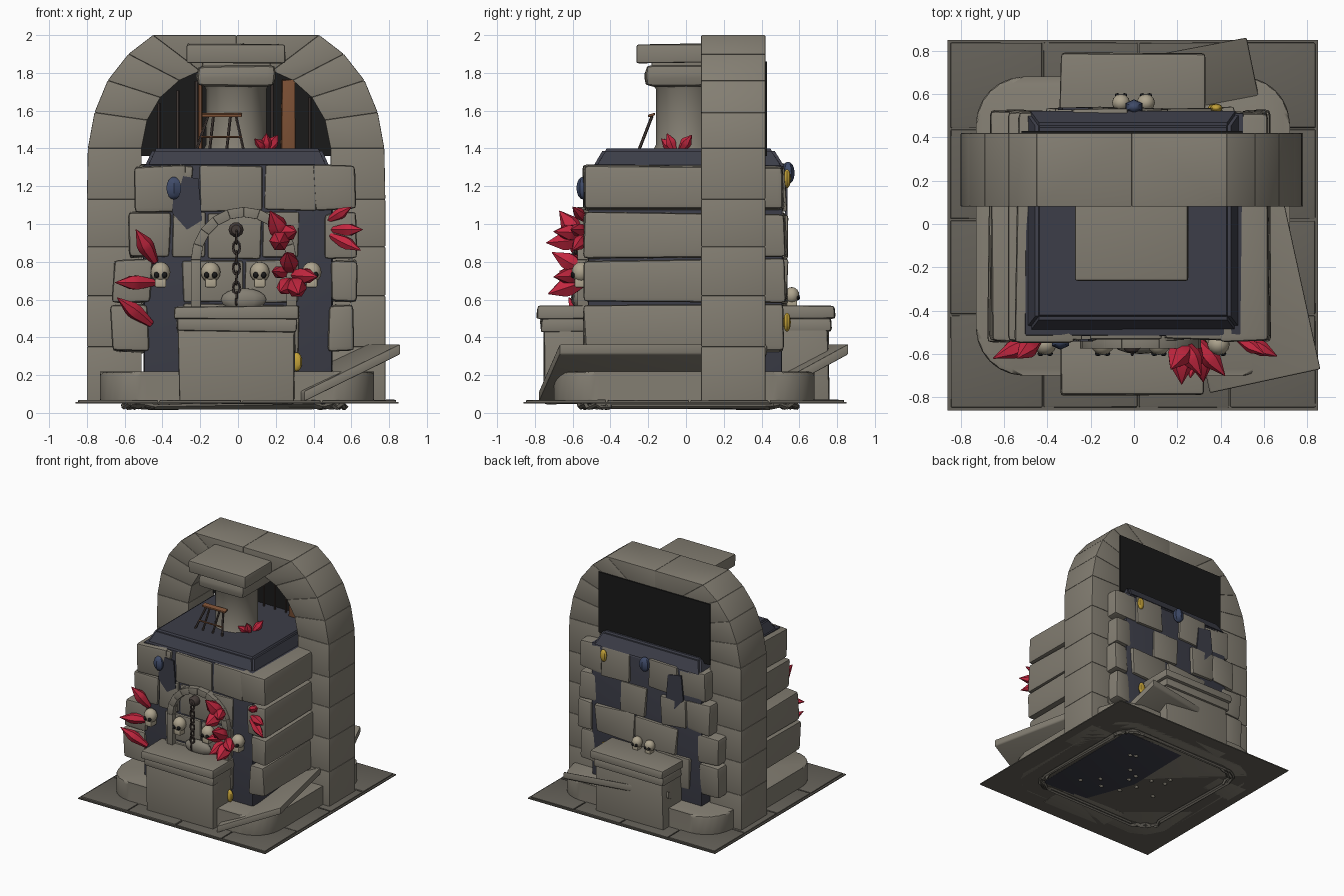
import bpy, bmesh, math, random
from mathutils import Vector, Matrix

if "Cube" in bpy.data.objects:
    bpy.data.objects.remove(bpy.data.objects["Cube"])
random.seed(4)

def material(name, rgb):
    m = bpy.data.materials.new(name)
    m.diffuse_color = (*rgb, 1)
    m.use_nodes = True
    m.node_tree.nodes["Principled BSDF"].inputs["Base Color"].default_value = m.diffuse_color
    return m

STONE = material("stone", (0.23, 0.21, 0.17))
FLOOR = material("floor_stone", (0.13, 0.12, 0.10))
SLATE = material("slate", (0.045, 0.047, 0.065))
BLUE = material("blue_rag", (0.05, 0.07, 0.14))
BLACK = material("black", (0.01, 0.01, 0.01))
RED = material("crystal", (0.55, 0.02, 0.05))
BONE = material("bone", (0.42, 0.37, 0.27))
IRON = material("iron", (0.06, 0.045, 0.04))
WOOD = material("wood", (0.20, 0.08, 0.035))
GOLD = material("gold", (0.55, 0.36, 0.04))

def finish(name, bm, mat):
    bmesh.ops.recalc_face_normals(bm, faces=bm.faces)
    me = bpy.data.meshes.new(name)
    bm.to_mesh(me)
    bm.free()
    ob = bpy.data.objects.new(name, me)
    bpy.context.collection.objects.link(ob)
    me.materials.append(mat)
    return ob

def solid(name, pts, vec, mat=STONE, bevel=0.012, jit=0.0):
    """Polygon extruded along a vector, jittered and with worn edges."""
    bm = bmesh.new()
    a = [bm.verts.new(p) for p in pts]
    b = [bm.verts.new(Vector(p) + Vector(vec)) for p in pts]
    n = len(pts)
    bm.faces.new(a)
    bm.faces.new(b[::-1])
    for i in range(n):
        bm.faces.new((a[i], b[i], b[(i + 1) % n], a[(i + 1) % n]))
    for v in bm.verts:
        v.co += Vector([random.uniform(-jit, jit) for _ in range(3)])
    if bevel:
        bmesh.ops.bevel(bm, geom=bm.edges[:], offset=bevel, segments=2, profile=0.6, affect='EDGES')
    return finish(name, bm, mat)

def box(name, x, y, z, mat=STONE, bevel=0.015, jit=0.006):
    pts = [(x[0], y[0], z[0]), (x[1], y[0], z[0]), (x[1], y[1], z[0]), (x[0], y[1], z[0])]
    return solid(name, pts, (0, 0, z[1] - z[0]), mat, bevel, jit)

def lathe(name, profile, start, end, mat, n=8):
    """Rings (t along the axis, radius) between two points."""
    start, end = Vector(start), Vector(end)
    q = (end - start).to_track_quat('Z', 'Y')
    bm = bmesh.new()
    rings = [[bm.verts.new(start.lerp(end, t) + q @ Vector((r * math.cos(2 * math.pi * i / n),
              r * math.sin(2 * math.pi * i / n), 0))) for i in range(n)] for t, r in profile]
    for a, b in zip(rings, rings[1:]):
        for i in range(n):
            bm.faces.new((a[i], a[(i + 1) % n], b[(i + 1) % n], b[i]))
    bm.faces.new(rings[0])
    bm.faces.new(rings[-1])
    return finish(name, bm, mat)

def rod(name, a, b, r, mat, n=6):
    return lathe(name, [(0, r), (1, r)], a, b, mat, n)

def crystal(a, b, r):
    return lathe("crystal", [(0, r * .45), (.45, r), (.6, r * .95), (1, .002)], a, b, RED, 6)

def ball(name, c, size, mat, seg=12):
    bm = bmesh.new()
    bmesh.ops.create_uvsphere(bm, u_segments=seg, v_segments=8, radius=1)
    bmesh.ops.transform(bm, matrix=Matrix.Translation(c) @ Matrix.Diagonal((*size, 1)), verts=bm.verts)
    return finish(name, bm, mat)

def rounded(x, y, r, z, n=6):
    out = []
    for cx, cy, a0 in ((x[1]-r, y[1]-r, 0), (x[0]+r, y[1]-r, 90), (x[0]+r, y[0]+r, 180), (x[1]-r, y[0]+r, 270)):
        for i in range(n + 1):
            a = math.radians(a0 + 90 * i / n)
            out.append((cx + r * math.cos(a), cy + r * math.sin(a), z))
    return out

# floor plate with paving stones, rough rings of rubble below
solid("floor_plate", [(-.86, -.86, .05), (.85, -.86, .05), (.85, .85, .05), (-.86, .85, .05)], (0, 0, .008), FLOOR, 0)
cuts = [-.85, -.42, .02, .44, .84]
for i in range(4):
    for j in range(4):
        box("paving", (cuts[i]+.004, cuts[i+1]-.004), (cuts[j]+.004, cuts[j+1]-.004), (.052, .068), FLOOR, .006, .002)
for k in range(3):
    ring = [Vector(p) + Vector([random.uniform(-.012, .012) for _ in range(3)])
            for p in rounded((-.58-.012*k, .55+.012*k), (-.54-.012*k, .56+.012*k), .16, .038)]
    for p, q in zip(ring, ring[1:] + ring[:1]):
        rod("rubble_ring", p, q, .012, FLOOR, 4)
for i in range(14):
    ball("pebble", (random.uniform(-.3, .3), random.uniform(-.3, .3), .045), (.018, .014, .012), STONE, 6)

# round cornered plinth and fallen slabs
solid("plinth", rounded((-.73, .72), (-.70, .68), .22, .05), (0, 0, .17), STONE, .025)
solid("fallen_slab_side", [(.35, -.78, .06), (.86, -.67, .31), (.62, .43, .31), (.11, .32, .06)], (0, 0, .055), STONE, .01)
solid("fallen_slab_back", [(.52, .86, .31), (.61, .42, .07), (-.24, .26, .07), (-.33, .70, .31)], (0, 0, .055), STONE, .01)

# dark core and sloped top
box("core", (-.5, .5), (-.52, .51), (.05, 1.31), SLATE, .01)
top = box("sloped_top", (-.5, .49), (-.5, .53), (1.29, 1.40), SLATE, 0, 0)
for v in top.data.vertices:
    if v.co.z > 1.35:
        v.co.x *= .9
        v.co.y *= .87
bm = bmesh.new()
bm.from_mesh(top.data)
bmesh.ops.bevel(bm, geom=bm.edges[:], offset=.015, segments=2, affect='EDGES')
bm.to_mesh(top.data)
bm.free()

# stone courses: z range, left edge, left width, right edge, right width, front splits, back splits
courses = [
    ((.32, .575), -.67, .19, .61, .13, [(-.29, .32)], [(-.4, -.1), (-.08, .22)]),
    ((.585, .81), -.66, .20, .625, .13, [(-.29, .03), (.04, .32)], [(-.28, .1), (.12, .46)]),
    ((.82, 1.06), -.58, .22, .62, .16, [(-.35, -.17), (-.16, .12), (.13, .32)], [(-.36, -.14), (.0, .24)]),
    ((1.07, 1.31), -.54, .26, .625, .22, [(-.2, .13), (.14, .42)], [(-.3, -.02), (.14, .42)])]
for z, l, lw, r, rw, front, back in courses:
    box("corner_course", (l, l + lw), (-.54, .52), z, bevel=.025, jit=.012)
    box("corner_course", (r - rw, r), (-.54, .52), z, bevel=.025, jit=.012)
    for a, b in front:
        box("front_block", (a, b), (-.535, -.4), z, bevel=.015, jit=.008)
    for a, b in back:
        box("back_block", (a, b), (.4, .53), z, bevel=.015, jit=.015)
for x in (-.3, .55):
    box("lintel_block", (x - .03, x + .06), (-.535, -.4), (1.24, 1.305))

# big arch, left and right voussoirs mirrored
outer = [(.79, .05), (.79, .35), (.79, .62), (.79, .88), (.79, 1.13), (.785, 1.4), (.75, 1.59),
         (.68, 1.76), (.57, 1.90), (.44, 2.0), (0, 2.0)]
inner = [(.5, .05), (.5, .35), (.5, .62), (.5, .88), (.5, 1.13), (.5, 1.4), (.47, 1.55),
         (.40, 1.67), (.30, 1.76), (.19, 1.81), (0, 1.83)]
for s in (-1, 1):
    for i in range(len(outer) - 1):
        quad = [outer[i], outer[i+1], inner[i+1], inner[i]]
        solid("arch_stone", [(s * x - .01, .08, z) for x, z in quad], (0, .34, 0), STONE, .006)
box("arch_back_panel", (-.52, .50), (.405, .43), (1.36, 1.86), BLACK, 0, 0)
for i in range(9):
    x = -.42 + .1 * i
    rod("bar", (x, .37, 1.38), (x, .37, 1.80 - .9 * x * x), .009, IRON)
box("wood_post", (.23, .30), (.33, .38), (1.38, 1.76), WOOD, .005)
rod("thin_post", (-.2, .33, 1.38), (-.2, .33, 1.76), .012, WOOD)

# pillar with collar and cap
lathe("pillar", [(0, .175), (.08, .16), (.9, .16), (1, .18)], (-.01, 0, 1.39), (-.01, 0, 1.75), STONE, 12)
box("pillar_collar", (-.22, .20), (-.22, .2), (1.73, 1.84), bevel=.045)
box("pillar_neck", (-.19, .17), (-.18, .18), (1.82, 1.87))
box("pillar_cap", (-.27, .25), (-.265, .25), (1.855, 1.955), bevel=.015)

# stool leaning on the pillar
solid("stool_seat", [(-.19, -.2, 1.565), (.02, -.2, 1.565), (.02, -.165, 1.575), (-.19, -.165, 1.575)], (0, 0, .014), WOOD, .003)
for x0, x1 in ((-.22, -.16), (-.15, -.13), (.03, -.01), (-.06, -.04)):
    rod("stool_leg", (x0, -.25, 1.39), (x1, -.18, 1.57), .008, IRON)
rod("stool_rung", (-.2, -.225, 1.46), (.02, -.225, 1.46), .006, WOOD)

# altars front and back
for s in (-1, 1):
    y = lambda a, b: tuple(sorted((s * a, s * b)))
    box("altar_body", (-.315, .30), y(.48, .755), (.05, .46))
    box("altar_moulding", (-.325, .31), y(.48, .77), (.43, .50), bevel=.02)
    box("altar_top", (-.34, .325), y(.50, .79), (.495, .565), bevel=.018)

# niche frame on the front
arc = [(-.28, .56)] + [(.03 - .28 * math.cos(math.pi * i / 10), .81 + .28 * math.sin(math.pi * i / 10)) for i in range(11)] + [(.34, .56)]
arc[0], arc[-1] = (-.25, .56), (.31, .56)
arc_in = [(.03 + (x - .03) * .81, z if z < .6 else .81 + (z - .81) * .81) for x, z in arc]
for i in range(len(arc) - 1):
    quad = [arc[i], arc[i+1], arc_in[i+1], arc_in[i]]
    solid("niche_frame", [(x, -.575, z) for x, z in quad], (0, .06, 0), STONE, .004)
ball("niche_mound", (.03, -.56, .6), (.12, .04, .06), STONE)

# skulls
def skull(x, y, z, s=1, side=-1):
    ball("skull", (x, y, z + .015*s), (.052*s, .05*s, .055*s), BONE)
    box("skull_jaw", (x - .03*s, x + .03*s), (y - .035*s, y + .035*s), (z - .065*s, z - .02*s), BONE, .008*s, 0)
    for e in (-1, 1):
        ball("eye_socket", (x + e*.021*s, y + side*.043*s, z), (.015*s, .012*s, .016*s), BLACK, 8)
for x in (-.41, -.145, .115, .39):
    skull(x, -.555, .73)
for x in (-.06, .055):
    skull(x, .56, .61, .8, 1)

# hanging chain
lathe("chain_mount", [(0, .04), (.7, .04), (1, .025)], (-.01, -.53, .97), (-.01, -.59, .97), IRON, 10)
for k in range(7):
    c = Vector((-.008, -.585, .93 - .054 * k))
    w = Vector((1, 0, 0)) if k % 2 else Vector((0, 1, 0))
    loop = [c + w * .018 * math.cos(a) + Vector((0, 0, .036 * math.sin(a))) for a in [i * math.pi / 4 for i in range(8)]]
    for p, q in zip(loop, loop[1:] + loop[:1]):
        rod("chain_link", p, q, .007, IRON, 5)

# crystal clusters
for a, b, r in [
    ((-.44, -.53, .80), (-.54, -.62, .97), .045), ((-.44, -.53, .69), (-.65, -.62, .69), .042),
    ((-.46, -.53, .47), (-.64, -.62, .61), .042), ((.48, -.53, 1.02), (.60, -.60, 1.09), .03),
    ((.50, -.53, .97), (.66, -.61, .97), .036), ((.49, -.53, .94), (.65, -.60, .86), .035),
    ((.25, -.54, .90), (.17, -.67, 1.07), .055), ((.22, -.53, .92), (.22, -.74, .90), .055),
    ((.22, -.53, .95), (.31, -.70, .96), .045), ((.28, -.53, .75), (.26, -.71, .85), .05),
    ((.26, -.53, .74), (.18, -.67, .75), .035), ((.28, -.53, .73), (.42, -.70, .72), .045),
    ((.30, -.53, .70), (.32, -.73, .63), .055), ((.28, -.53, .70), (.22, -.69, .64), .045),
    ((.14, -.06, 1.39), (.09, -.13, 1.45), .028), ((.15, -.06, 1.38), (.15, -.1, 1.48), .03),
    ((.16, -.03, 1.39), (.21, .03, 1.47), .03)]:
    crystal(a, b, r)

# blue rags and gold bits
for x, y, z in ((-.34, -.545, 1.19), (0, .54, 1.27)):
    ball("rag_knot", (x, y, z), (.045, .035, .06), BLUE, 6)
for x, y, z in ((.31, -.55, .27), (.37, .535, .48), (.38, .535, 1.24)):
    ball("gold_piece", (x, y, z), (.03, .02, .05), GOLD, 8)
# exposed slate streaks
for y in (-.543, .525):
    solid("slate_streak", [(-.33, y, 1.26), (-.21, y, 1.24), (-.19, y, 1.02), (-.27, y, .97), (-.35, y, 1.06)], (0, .012, 0), SLATE, 0)

# soft shading, sharp edges kept
bpy.ops.object.select_all(action='SELECT')
bpy.context.view_layer.objects.active = bpy.context.selected_objects[0]
bpy.ops.object.shade_smooth_by_angle(angle=math.radians(40))
